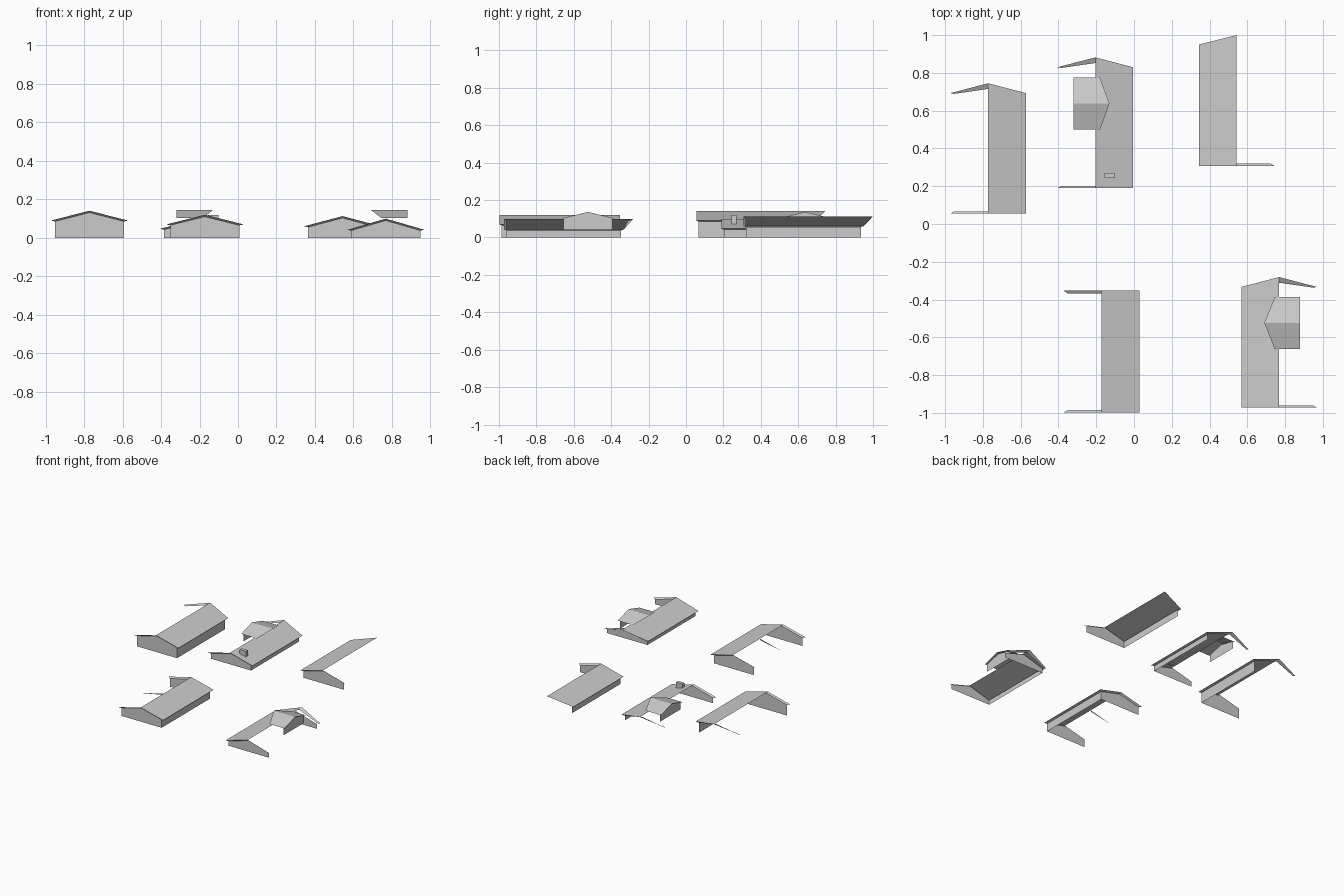
import bpy

if "Cube" in bpy.data.objects:
    bpy.data.objects.remove(bpy.data.objects["Cube"])

def mesh(name, faces):
    """Object from a list of polygons given as point lists."""
    verts, idx = [], []
    for f in faces:
        idx.append(list(range(len(verts), len(verts) + len(f))))
        verts += f
    me = bpy.data.meshes.new(name)
    me.from_pydata(verts, [], idx)
    ob = bpy.data.objects.new(name, me)
    bpy.context.collection.objects.link(ob)
    return ob

HALF, INSET, DROP = 0.2, 0.02, 0.010   # roof half width, eave overhang, trim depth

def house(n, rx, y0, y1, prow, ze, zr, side, back_trim, back_wall):
    """Open half-roofed house: ridge at rx, roof on one side only."""
    slope = (zr - ze) / HALF
    xe = rx + side * HALF
    xw = rx + side * (HALF - INSET)
    zw = ze + slope * INSET - DROP
    yf = y0 + 0.012                      # front wall plane
    yb = y1 - 0.015                      # back end of the side wall

    # roof panel on the kept side
    mesh(f"roof_panel_{n}", [[(rx, y0, zr), (xe, y0, ze), (xe, y1, ze), (rx, y1 + prow, zr)]])

    # trim below the eave and along the gables
    trim = [[(xe, y0, ze), (xe, y1, ze), (xw, yb, zw), (xw, yf, zw)]]
    for s in (-1, 1):
        e, w = rx + s * HALF, rx + s * (HALF - INSET)
        trim.append([(rx, y0, zr), (e, y0, ze), (w, yf, zw), (rx, yf, zr - DROP)])
        if back_trim:
            inner = y1 + prow - (0.03 if prow else 0.015)
            trim.append([(rx, y1 + prow, zr), (e, y1, ze),
                         (w, yb if not prow else y1 - 0.004, zw), (rx, inner, zr - DROP)])
    mesh(f"roof_trim_{n}", trim)

    # gable walls and the one side wall
    def gable(y, yr):
        a, b = rx - HALF + INSET, rx + HALF - INSET
        return [[(a, y, 0), (rx, yr, 0), (rx, yr, zr - DROP), (a, y, zw)],
                [(rx, yr, 0), (b, y, 0), (b, y, zw), (rx, yr, zr - DROP)]]
    mesh(f"front_gable_{n}", gable(yf, yf))
    if back_wall:
        mesh(f"back_gable_{n}", gable(yb, yb))
    mesh(f"side_wall_{n}", [[(xw, yf, 0), (xw, yb, 0), (xw, yb, zw), (xw, yf, zw)]])

def dormer(n, xo, xi, tip, yc, zbase):
    """Cross roof with a pointed inner end and a gable wall at the outer end."""
    h, ze, zr = 0.138, 0.104, 0.145
    mesh(f"dormer_roof_{n}", [[(xo, yc, zr), (tip, yc, zr), (xi, yc + s * h, ze), (xo, yc + s * h, ze)]
                              for s in (-1, 1)])
    xw = xo + (0.015 if xi > xo else -0.015)
    w = h - 0.006
    mesh(f"dormer_wall_{n}", [[(xw, yc - w, zbase), (xw, yc + w, zbase), (xw, yc + w, ze),
                               (xw, yc, zr - 0.008), (xw, yc - w, ze)]])

# number, ridge x, front y, back y, prow, eave z, ridge z, kept side, back trim, back wall
house(1, -0.772, 0.055, 0.693, 0.052, 0.09, 0.141, 1, True, False)
house(2, -0.205, 0.19, 0.83, 0.052, 0.047, 0.10, 1, True, False)
house(3, 0.543, 0.308, 0.95, 0.05, 0.06, 0.113, -1, False, False)
house(4, -0.172, -0.998, -0.353, 0, 0.07, 0.12, 1, True, True)
house(5, 0.768, -0.972, -0.333, 0.052, 0.042, 0.10, -1, True, True)

dormer(2, -0.32, -0.18, -0.13, 0.637, 0.045)
dormer(5, 0.88, 0.745, 0.69, -0.524, 0.042)

# thin cross trim inside the fourth house
mesh("cross_trim", [[(-0.172, -0.7, 0.12), (-0.37, -0.7, 0.07), (-0.172, -0.7, 0.108)]])

# chimney
bpy.ops.mesh.primitive_cube_add(size=1, location=(-0.128, 0.256, 0.096))
bpy.context.object.name = "chimney"
bpy.context.object.scale = (0.055, 0.026, 0.046)
